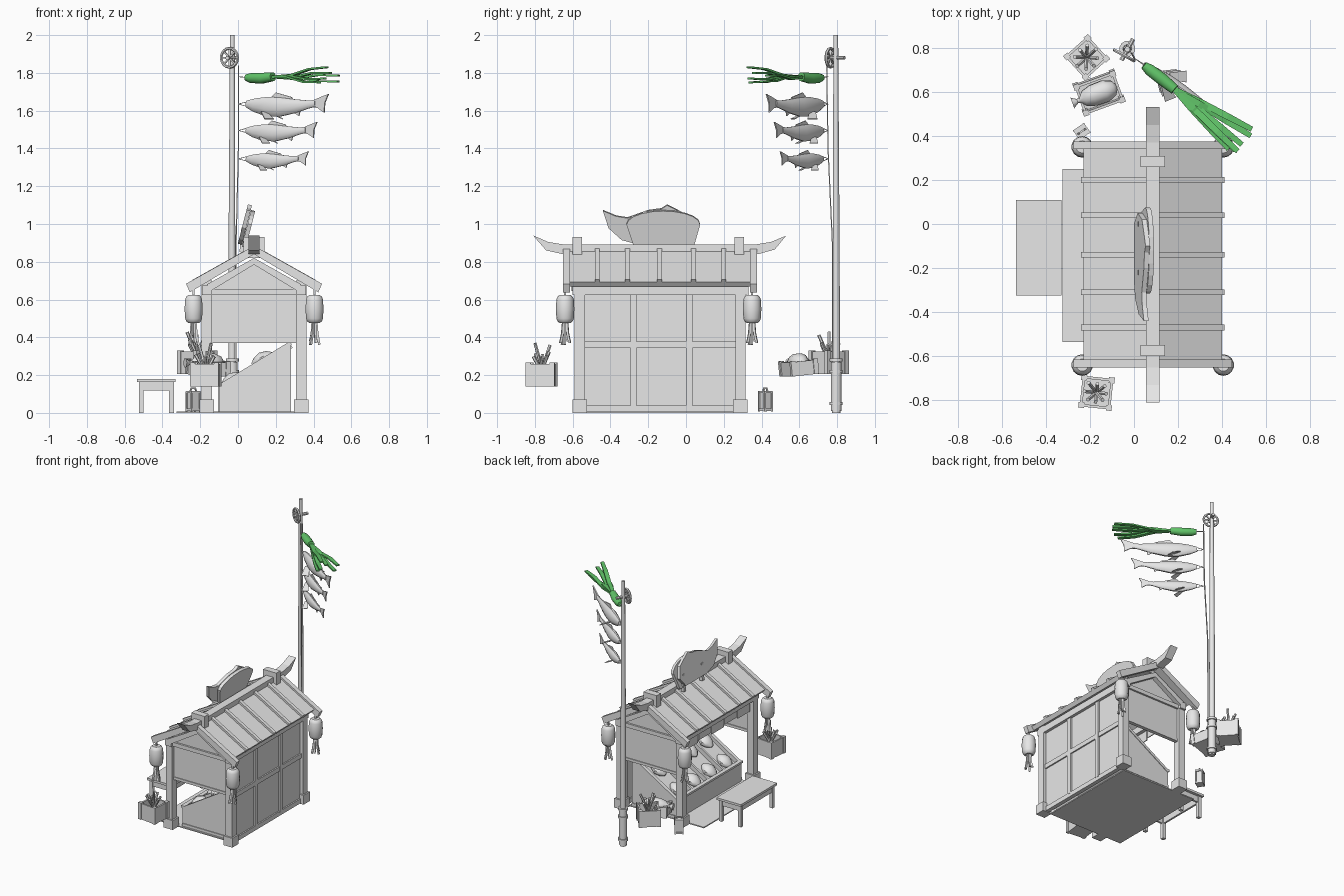
import bpy, bmesh, math, random
from mathutils import Matrix, Vector

random.seed(4)
cube = bpy.data.objects.get("Cube")
if cube:
    bpy.data.objects.remove(cube, do_unlink=True)


def material(name, rgb):
    m = bpy.data.materials.new(name)
    m.use_nodes = True
    m.diffuse_color = (*rgb, 1)
    m.node_tree.nodes["Principled BSDF"].inputs["Base Color"].default_value = (*rgb, 1)
    return m


grey = material("plain grey", (0.8, 0.8, 0.8))
green = material("leaf green", (0.12, 0.55, 0.14))
IDENTITY = Matrix()
rounded = []


def finish(name, bm, mat=grey, m=IDENTITY, smooth=False):
    bmesh.ops.recalc_face_normals(bm, faces=bm.faces)
    bm.transform(m)
    mesh = bpy.data.meshes.new(name)
    bm.to_mesh(mesh)
    bm.free()
    mesh.materials.append(mat)
    ob = bpy.data.objects.new(name, mesh)
    bpy.context.scene.collection.objects.link(ob)
    if smooth:
        rounded.append(ob)
    return ob


def prism(name, pts, lo, hi, axis="y", m=IDENTITY):
    """Extrude an outline: (x, z) points along y, or (y, z) points along x."""
    bm = bmesh.new()
    place = (lambda a, b, t: (a, t, b)) if axis == "y" else (lambda a, b, t: (t, a, b))
    ends = [[bm.verts.new(place(a, b, t)) for a, b in pts] for t in (lo, hi)]
    for ring in ends:
        bm.faces.new(ring)
    for i in range(len(pts)):
        j = (i + 1) % len(pts)
        bm.faces.new((ends[0][i], ends[0][j], ends[1][j], ends[1][i]))
    return finish(name, bm, m=m)


def box(name, x, y, z, m=IDENTITY):
    return prism(name, [(x[0], z[0]), (x[1], z[0]), (x[1], z[1]), (x[0], z[1])], y[0], y[1], m=m)


def sweep(name, pts, sizes, sides=4, mat=grey, m=IDENTITY):
    """Loft sections of (half width, half height) along a path."""
    bm = bmesh.new()
    pts = [Vector(p) for p in pts]
    if not isinstance(sizes, list):
        sizes = [sizes] * len(pts)
    rings = []
    for i, p in enumerate(pts):
        t = (pts[min(i + 1, len(pts) - 1)] - pts[max(i - 1, 0)]).normalized()
        side = t.cross(Vector((0, 0, 1)))
        side = side.normalized() if side.length > 0.05 else Vector((1, 0, 0))
        up = side.cross(t)
        w, h = sizes[i] if isinstance(sizes[i], tuple) else (sizes[i], sizes[i])
        k = math.sqrt(2) if sides == 4 else 1
        angles = [math.tau * (j + 0.5) / sides for j in range(sides)]
        rings.append([bm.verts.new(p + side * w * k * math.cos(a) + up * h * k * math.sin(a)) for a in angles])
    for a, b in zip(rings, rings[1:]):
        for j in range(sides):
            n = (j + 1) % sides
            bm.faces.new((a[j], a[n], b[n], b[j]))
    bm.faces.new(rings[0])
    bm.faces.new(rings[-1])
    return finish(name, bm, mat, m, smooth=sides > 4)


def chevron(name, apex, half, thick, y):
    """Inverted V that follows the roof pitch."""
    c, drop = 0.085, half * 0.56
    prism(name, [(c - half, apex - drop), (c, apex), (c + half, apex - drop), (c + half - 0.02, apex - drop - thick),
                 (c, apex - thick), (c - half + 0.02, apex - drop - thick)], y[0], y[1])


def turned(x, y, z, angle, tilt=0):
    return Matrix.Translation((x, y, z)) @ Matrix.Rotation(math.radians(angle), 4, "Z") @ Matrix.Rotation(math.radians(tilt), 4, "X")


# Roof: covering, battens, bargeboards and upswept ridge
chevron("roof_covering", 0.87, 0.315, 0.025, (-0.64, 0.365))
for y in (-0.47, -0.31, -0.14, 0.04, 0.2):
    chevron("roof_batten", 0.887, 0.325, 0.025, (y - 0.013, y + 0.013))
for y, inward in ((-0.65, 1), (0.375, -1)):
    chevron("bargeboard", 0.885, 0.36, 0.045, sorted((y, y + inward * 0.035)))
    chevron("inner_rafter", 0.82, 0.25, 0.035, sorted((y + inward * 0.045, y + inward * 0.085)))
prism("ridge_beam", [(-0.81, 0.94), (-0.73, 0.905), (-0.65, 0.892), (0.37, 0.892), (0.45, 0.905), (0.53, 0.938),
                     (0.47, 0.865), (0.38, 0.84), (-0.65, 0.84), (-0.74, 0.86)], 0.055, 0.115, "x")
for y in (-0.575, 0.283):
    box("ridge_clamp", (0.03, 0.14), (y - 0.025, y + 0.025), (0.82, 0.93))

# Posts with feet, gable ends and tie beams
for x in (-0.165, 0.335):
    for y in (-0.562, 0.288):
        box("corner_post", (x - 0.027, x + 0.027), (y - 0.027, y + 0.027), (0, 0.7))
        box("post_foot", (x - 0.038, x + 0.038), (y - 0.038, y + 0.038), (0, 0.07))
    box("eave_beam", (x - 0.025, x + 0.025), (-0.6, 0.33), (0.625, 0.675))
for y in (-0.562, 0.288):
    box("gable_panel", (-0.145, 0.315), (y - 0.008, y + 0.008), (0.375, 0.66))
    prism("gable_triangle", [(-0.18, 0.65), (0.35, 0.65), (0.085, 0.8)], y - 0.008, y + 0.008)
    box("tie_beam", (-0.145, 0.315), (y - 0.022, y + 0.022), (0.625, 0.655))
    box("panel_rail", (-0.145, 0.315), (y - 0.014, y + 0.014), (0.37, 0.39))

# Closed side wall with battens
box("side_wall", (0.325, 0.338), (-0.54, 0.27), (0.01, 0.68))
for y in (-0.278, 0.018):
    box("wall_batten", (0.315, 0.35), (y - 0.017, y + 0.017), (0.03, 0.66))
for z in (0.022, 0.36, 0.655):
    box("wall_rail", (0.317, 0.348), (-0.54, 0.27), (z - 0.017, z + 0.017))

# Floor mat and sloped display stand
box("floor_mat", (-0.325, 0.3), (-0.535, 0.25), (0, 0.008))
for y in (-0.52, 0.225):
    prism("stand_side", [(-0.1, 0.008), (0.28, 0.008), (0.28, 0.372), (-0.09, 0.145), (-0.1, 0.145)], y, y + 0.02)
    sweep("stand_side_rail", [(-0.1, y + 0.01, 0.14), (0.28, y + 0.01, 0.37)], (0.014, 0.01))
    box("stand_sill", (-0.1, 0.28), (y - 0.006, y + 0.026), (0.01, 0.03))
box("stand_front", (-0.105, -0.09), (-0.51, 0.235), (0.008, 0.15))
box("stand_front_rail", (-0.113, -0.083), (-0.52, 0.245), (0.145, 0.16))
prism("stand_slope", [(-0.09, 0.105), (0.28, 0.33), (0.28, 0.345), (-0.09, 0.12)], -0.51, 0.235)
for y in (-0.33, -0.14, 0.05):
    sweep("stand_divider", [(-0.09, y, 0.135), (0.28, y, 0.36)], (0.008, 0.018))
for y in (-0.42, -0.235, -0.045, 0.14):
    for x, z in ((-0.03, 0.175), (0.13, 0.285)):
        sweep("produce", [(x - 0.055 + 0.11 * t, y, z - 0.03 + 0.06 * t) for t in (0, 0.2, 0.5, 0.8, 1)],
              [(r, r * 0.7) for r in (0.012, 0.04, 0.055, 0.04, 0.012)], 10)

# Short cloth valance on the open side
for i in range(5):
    y = -0.52 + i * 0.155
    box("valance_cloth", (-0.172, -0.166), (y, y + 0.148), (0.55 + 0.015 * (i % 2), 0.64))

# Lanterns under the four eave corners
for x in (-0.235, 0.405):
    for y in (-0.64, 0.35):
        sweep("lantern", [(x, y, z) for z in (0.475, 0.485, 0.5, 0.55, 0.6, 0.615, 0.625)],
              [0.028, 0.04, 0.046, 0.049, 0.046, 0.04, 0.028], 14)
        sweep("lantern_cord", [(x, y, 0.62), (x, y, 0.69)], 0.006)
        for i in range(5):
            a = math.tau * i / 5
            dx, dy = math.cos(a), math.sin(a)
            sweep("lantern_tassel", [(x + dx * 0.01, y + dy * 0.01, 0.48), (x + dx * 0.015, y + dy * 0.015, 0.42),
                                     (x + dx * 0.026, y + dy * 0.026, 0.36 + 0.01 * (i % 3))], 0.006)

# Fan-shaped roof sign with a fish silhouette behind it, leaning over the ridge
lean = Matrix.Translation((0.02, 0, 0.88)) @ Matrix.Rotation(0.25, 4, "Y")
arc = [(-0.12 + 0.195 * math.cos(a), 0.125 + 0.075 * math.sin(a)) for a in [math.pi * i / 10 for i in range(11)]]
prism("fan_sign", [(-0.275, 0), (0.04, 0)] + arc, 0, 0.022, "x", lean)
prism("fish_silhouette", [(-0.25, 0.01), (-0.34, 0.035), (-0.41, 0.1), (-0.44, 0.195), (-0.37, 0.165), (-0.31, 0.155),
                          (-0.2, 0.195), (-0.13, 0.205), (-0.1, 0.225), (-0.06, 0.205), (0.02, 0.16), (0.05, 0.08),
                          (0, 0.01)], -0.024, -0.002, "x", lean)
for y in (-0.22, 0):
    sweep("sign_strut", [(0.02, y, 0.85), (0.03, y, 0.98)], 0.012)

# Bench
box("bench_top", (-0.535, -0.33), (-0.325, 0.108), (0.163, 0.18))
for x in (-0.512, -0.353):
    box("bench_apron", (x - 0.007, x + 0.007), (-0.3, 0.085), (0.118, 0.165))
    for y in (-0.298, 0.08):
        box("bench_leg", (x - 0.013, x + 0.013), (y - 0.013, y + 0.013), (0, 0.165))
for y in (-0.298, 0.08):
    box("bench_end_apron", (-0.51, -0.355), (y - 0.007, y + 0.007), (0.118, 0.165))


def crate(w, d, h, m):
    for s in (-1, 1):
        box("crate_side", sorted((s * w, s * (w - 0.012))), (-d, d), (0, h), m)
        box("crate_end", (-w, w), sorted((s * d, s * (d - 0.012))), (0, h), m)
        for t in (-1, 1):
            box("crate_corner", sorted((s * (w + 0.006), s * (w - 0.02))),
                sorted((t * (d + 0.006), t * (d - 0.02))), (0, h + 0.006), m)
    box("crate_base", (-w, w), (-d, d), (0, 0.012), m)


# Crates of bamboo sticks, and a low crate holding a tied sack
for m in (turned(-0.17, -0.765, 0.14, -6), turned(-0.215, 0.755, 0.205, 42)):
    crate(0.07, 0.07, 0.12, m)
    for i in range(8):
        a, r = math.tau * i / 8, random.uniform(0.04, 0.06)
        foot = (-0.03 * math.cos(a), -0.03 * math.sin(a), 0.02)
        tip = (r * math.cos(a), r * math.sin(a), random.uniform(0.15, 0.235))
        sweep("bamboo_stick", [foot, tip], 0.009, 6, m=m)
low = turned(-0.16, 0.6, 0.2, 20, 6)
crate(0.095, 0.07, 0.075, low)
sweep("tied_sack", [(x, 0, 0.065) for x in (-0.13, -0.105, -0.095, -0.07, -0.03, 0.03, 0.07, 0.085)],
      [0.026, 0.01, 0.012, 0.038, 0.05, 0.052, 0.035, 0.01], 12, m=low)

# Small standing lamp
lamp = turned(-0.237, 0.42, 0.008, 35)
box("lamp_body", (-0.022, 0.022), (-0.02, 0.02), (0.015, 0.1), lamp)
for z in (0.008, 0.102):
    box("lamp_plate", (-0.03, 0.03), (-0.026, 0.026), (z - 0.006, z + 0.006), lamp)
for x in (-0.027, 0.027):
    for y in (-0.023, 0.023):
        box("lamp_upright", (x - 0.004, x + 0.004), (y - 0.004, y + 0.004), (0, 0.105), lamp)
sweep("lamp_handle", [(-0.02, 0, 0.105), (-0.012, 0, 0.122), (0.012, 0, 0.122), (0.02, 0, 0.105)], 0.004, m=lamp)

# Flagpole with base sleeve, pulley wheel and rope
sweep("flagpole", [(-0.03, 0.795, 0), (-0.032, 0.795, 1), (-0.03, 0.793, 2)], [0.023, 0.018, 0.013], 12)
sweep("pole_sleeve", [(-0.03, 0.795, 0.01), (-0.03, 0.795, 0.27)], 0.029, 12)
for z in (0.05, 0.22, 0.28):
    sweep("pole_band", [(-0.03, 0.795, z - 0.008), (-0.03, 0.795, z + 0.008)], 0.036, 12)
hub, axis = Vector((-0.045, 0.765, 1.88)), Vector((0.48, 0.88, 0))
across = Vector((0.88, -0.48, 0))
bpy.ops.mesh.primitive_torus_add(major_radius=0.05, minor_radius=0.008, major_segments=16, minor_segments=6,
                                 location=hub, rotation=axis.to_track_quat("Z", "Y").to_euler())
wheel = bpy.context.object
wheel.name = "pulley_rim"
wheel.data.materials.append(grey)
rounded.append(wheel)
for i in range(4):
    a = math.pi * i / 4
    spoke = (across * math.cos(a) + Vector((0, 0, 1)) * math.sin(a)) * 0.05
    sweep("pulley_spoke", [hub - spoke, hub + spoke], 0.004)
sweep("pulley_axle", [hub - axis * 0.025, hub + axis * 0.085], 0.011, 8)
sweep("hoist_rope", [(0.003, 0.745, 1.84), (0.002, 0.752, 1.4), (-0.01, 0.775, 0.9), (-0.012, 0.775, 0.28)], 0.003)

# Carp windsocks: lofted body with thin tail and fins
for z, size in ((1.635, 0.528), (1.495, 0.455), (1.345, 0.4)):
    m = turned(0.045, 0.725, z, -34.6) @ Matrix.Scale(size, 4)
    body = ((0, 0.035), (0.1, 0.07), (0.25, 0.1), (0.4, 0.1), (0.6, 0.07), (0.75, 0.042), (0.84, 0.035))
    sweep("carp_body", [(t, 0, -0.03 * math.sin(t * 4)) for t, r in body], [(r * 0.55, r) for t, r in body], 12, m=m)
    prism("carp_tail", [(0.78, -0.03), (0.82, 0.04), (0.92, 0.075), (1, 0.1), (0.955, 0.01), (0.95, -0.085), (0.87, -0.04)],
          -0.008, 0.008, m=m)
    prism("carp_back_fin", [(0.28, 0.05), (0.36, 0.115), (0.55, 0.07), (0.58, 0.03)], -0.006, 0.006, m=m)
    prism("carp_belly_fin", [(0.55, -0.07), (0.64, -0.12), (0.66, -0.05)], -0.006, 0.006, m=m)
    for s in (-1, 1):
        sweep("carp_side_fin", [(0.24, s * 0.04, -0.08), (0.36, s * 0.12, -0.15)], [(0.03, 0.006), (0.05, 0.004)], m=m)
    for dz in (-0.012, 0.012):
        sweep("carp_string", [(0.002, 0.752, z), (0.047, 0.724, z + dz)], 0.0015)

# Green streamer: short tube and trailing ribbons
sweep("streamer_tube", [(0.045, 0.72, 1.775), (0.07, 0.7, 1.772), (0.13, 0.655, 1.772), (0.185, 0.61, 1.78)],
      [0.018, 0.027, 0.029, 0.024], 12, green)
sweep("streamer_string", [(0.002, 0.752, 1.78), (0.047, 0.72, 1.775)], 0.002)
tips = ((0.535, 0.43, 1.785), (0.53, 0.4, 1.755), (0.47, 0.33, 1.83), (0.43, 0.34, 1.75), (0.49, 0.36, 1.8), (0.46, 0.335, 1.77))
for i, tip in enumerate(tips):
    start, end = Vector((0.17, 0.622, 1.778)), Vector(tip)
    wave = Vector((0, 0, 0.012 if i % 2 else -0.012))
    path = [start, start.lerp(end, 0.35) + wave, start.lerp(end, 0.7) - wave * 0.5, end]
    sweep("streamer_ribbon", path, [(0.009, 0.006), (0.015, 0.006), (0.015, 0.005), (0.012, 0.005)], 4, green)

# Smooth the rounded parts
bpy.ops.object.select_all(action="DESELECT")
for ob in rounded:
    ob.select_set(True)
bpy.context.view_layer.objects.active = rounded[0]
bpy.ops.object.shade_smooth_by_angle(angle=math.radians(40))
